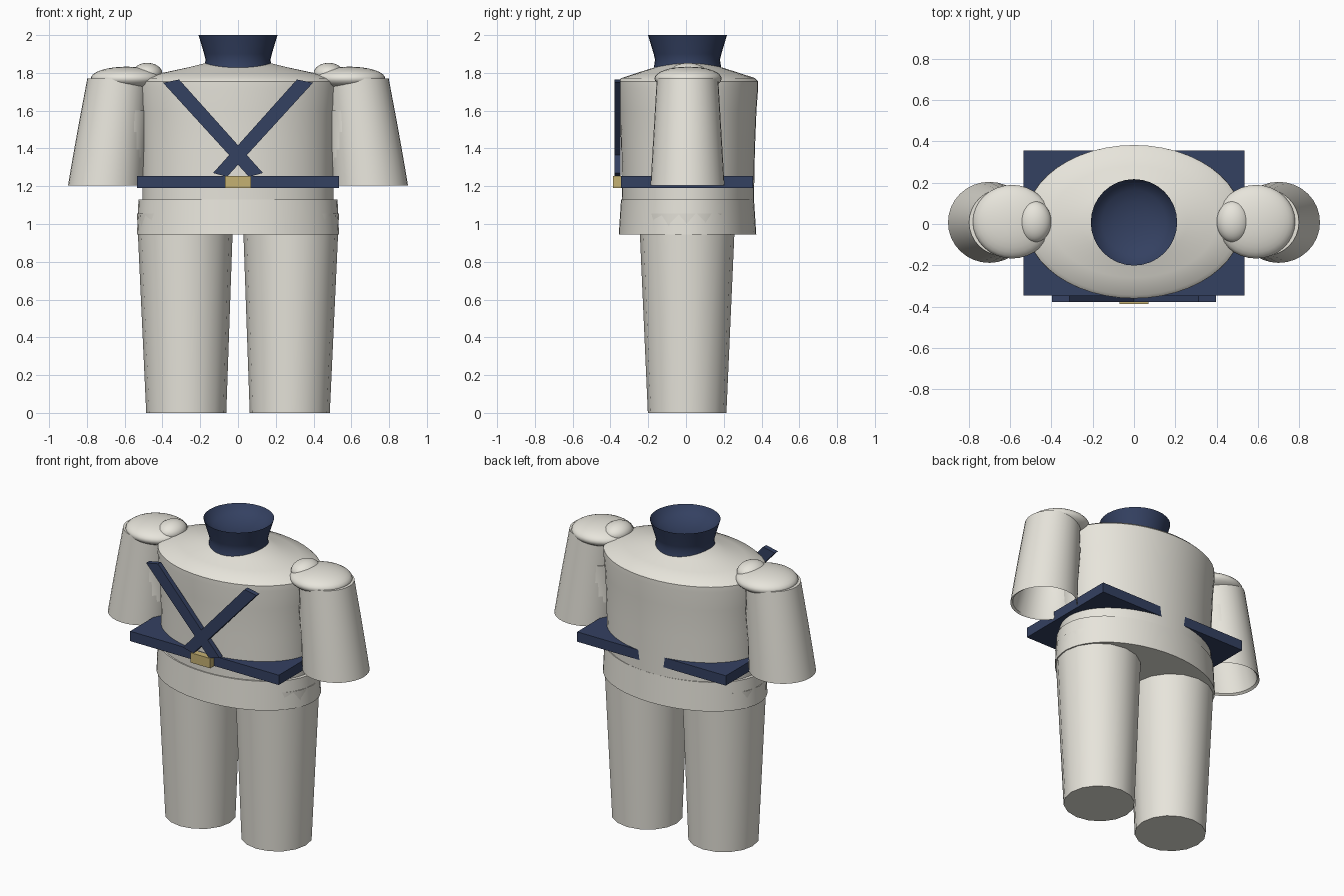
import bpy, bmesh
from math import cos, sin, pi, radians

if "Cube" in bpy.data.objects:
    bpy.data.objects.remove(bpy.data.objects["Cube"])


def material(name, rgb):
    m = bpy.data.materials.new(name)
    m.diffuse_color = (*rgb, 1)
    m.use_nodes = True
    m.node_tree.nodes["Principled BSDF"].inputs["Base Color"].default_value = m.diffuse_color
    return m


CLOTH = material("off_white_cloth", (0.80, 0.78, 0.71))
NAVY = material("navy", (0.034, 0.052, 0.12))
BRASS = material("brass", (0.56, 0.44, 0.17))


def finish(name, bm, mat, smooth=True):
    bmesh.ops.recalc_face_normals(bm, faces=bm.faces)
    me = bpy.data.meshes.new(name)
    bm.to_mesh(me)
    bm.free()
    me.materials.append(mat)
    ob = bpy.data.objects.new(name, me)
    bpy.context.collection.objects.link(ob)
    if smooth:
        bpy.ops.object.select_all(action='DESELECT')
        ob.select_set(True)
        bpy.context.view_layer.objects.active = ob
        bpy.ops.object.shade_smooth_by_angle(angle=radians(40))
    return ob


def loft(name, rings, mat, seg=32):
    """Skin horizontal ellipses (cx, cy, z, rx, ry) and cap both ends."""
    bm = bmesh.new()
    loops = [[bm.verts.new((cx + rx * cos(2 * pi * i / seg),
                            cy + ry * sin(2 * pi * i / seg), z)) for i in range(seg)]
             for cx, cy, z, rx, ry in rings]
    for a, b in zip(loops, loops[1:]):
        for i in range(seg):
            j = (i + 1) % seg
            bm.faces.new((a[i], a[j], b[j], b[i]))
    bm.faces.new(loops[0][::-1])
    bm.faces.new(loops[-1])
    return finish(name, bm, mat)


def slab(name, outline, y0, y1, mat):
    """Extrude an x/z outline from y0 to y1."""
    bm = bmesh.new()
    front = [bm.verts.new((x, y0, z)) for x, z in outline]
    back = [bm.verts.new((x, y1, z)) for x, z in outline]
    n = len(outline)
    bm.faces.new(front)
    bm.faces.new(back[::-1])
    for i in range(n):
        j = (i + 1) % n
        bm.faces.new((front[j], front[i], back[i], back[j]))
    return finish(name, bm, mat, False)


def rect(w, z0, z1):
    return [(-w, z0), (w, z0), (w, z1), (-w, z1)]


def ellipsoid(name, loc, radii, mat):
    bm = bmesh.new()
    bmesh.ops.create_uvsphere(bm, u_segments=32, v_segments=16, radius=1)
    bmesh.ops.scale(bm, vec=radii, verts=bm.verts)
    bmesh.ops.translate(bm, vec=loc, verts=bm.verts)
    return finish(name, bm, mat)


# Torso with sloping shoulders
torso = [(1.10, 0.505, 0.348), (1.40, 0.508, 0.354), (1.60, 0.516, 0.362),
         (1.72, 0.527, 0.371), (1.755, 0.525, 0.371), (1.772, 0.50, 0.355),
         (1.80, 0.40, 0.27), (1.83, 0.26, 0.175), (1.855, 0.16, 0.11)]
loft("torso", [(0, 0.011, z, rx, ry) for z, rx, ry in torso], CLOTH, 48)

# Jacket skirt around the hips
loft("hip_skirt", [(0, 0.008, 0.945, 0.535, 0.364),
                   (0, 0.008, 1.13, 0.527, 0.352)], CLOTH, 48)

# Flared collar with a hollowed top
collar = [(1.78, 0.19), (1.83, 0.178), (1.87, 0.172), (1.90, 0.179), (2.0, 0.209),
          (1.97, 0.19), (1.945, 0.155), (1.925, 0.10), (1.915, 0.04)]
loft("collar", [(0, 0.008, z, r, r) for z, r in collar], NAVY)

for side, s in (("left", -1), ("right", 1)):
    # Tapered trouser leg
    loft(f"{side}_leg", [(s * 0.274, 0.006, 0, 0.212, 0.208),
                         (s * 0.280, 0.006, 1.055, 0.255, 0.255)], CLOTH, 16)
    # Sleeve, open at the cuff and leaning outward
    sleeve = [(0.625, 1.60, 0.16), (0.695, 1.215, 0.19), (0.70, 1.205, 0.20),
              (0.685, 1.34, 0.192), (0.664, 1.52, 0.181), (0.632, 1.77, 0.166)]
    loft(f"{side}_sleeve", [(s * x, 0.008, z, r, r * 0.98) for x, z, r in sleeve], CLOTH)
    # Flattened shoulder pad and its raised inner hump
    ellipsoid(f"{side}_shoulder_pad", (s * 0.59, 0.011, 1.77), (0.19, 0.178, 0.063), CLOTH)
    ellipsoid(f"{side}_shoulder_hump", (s * 0.48, 0.011, 1.795), (0.08, 0.10, 0.058), CLOTH)
    # Diagonal chest strap
    strap = [(-0.397, 1.748), (0.058, 1.250), (0.132, 1.270), (-0.312, 1.765)]
    slab(f"{side}_chest_strap", [(-s * x, z) for x, z in strap], -0.378, -0.346, NAVY)

# Belt plate and buckle
slab("belt", rect(0.535, 1.19, 1.254), -0.333, 0.355, NAVY)
slab("belt_front", rect(0.535, 1.19, 1.254), -0.345, -0.30, NAVY)
slab("buckle", rect(0.07, 1.19, 1.254), -0.386, -0.335, BRASS)
